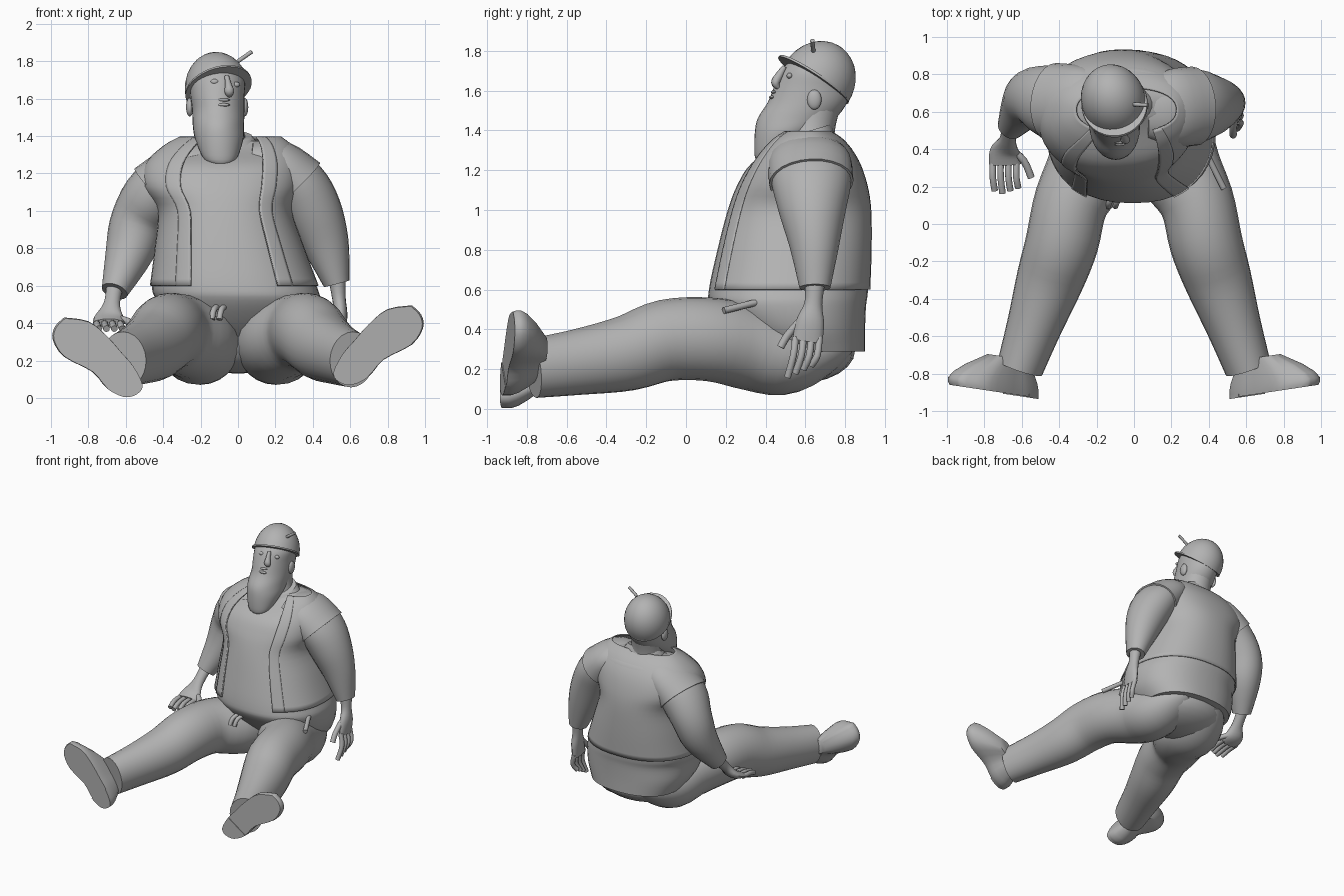
import bpy, bmesh, math
from mathutils import Vector

cube = bpy.data.objects.get("Cube")
if cube:
    bpy.data.objects.remove(cube)

grey = bpy.data.materials.new("plain grey")
grey.use_nodes = True
grey.diffuse_color = (0.45, 0.45, 0.45, 1)
grey.node_tree.nodes["Principled BSDF"].inputs["Base Color"].default_value = (0.45, 0.45, 0.45, 1)

X, Y, Z = Vector((1, 0, 0)), Vector((0, 1, 0)), Vector((0, 0, 1))


def finish(name, bm, angle=45):
    bmesh.ops.recalc_face_normals(bm, faces=bm.faces)
    mesh = bpy.data.meshes.new(name)
    bm.to_mesh(mesh)
    bm.free()
    mesh.materials.append(grey)
    mesh.shade_smooth()
    mesh.set_sharp_from_angle(angle=math.radians(angle))
    obj = bpy.data.objects.new(name, mesh)
    bpy.context.collection.objects.link(obj)
    return obj


def skin(name, loops, closed=True):
    """Join equal loops of points with quads, capping closed ends."""
    bm = bmesh.new()
    rows = [[bm.verts.new(p) for p in loop] for loop in loops]
    n = len(rows[0])
    for a, b in zip(rows, rows[1:]):
        for i in range(n if closed else n - 1):
            j = (i + 1) % n
            bm.faces.new((a[i], a[j], b[j], b[i]))
    if closed:
        bm.faces.new(rows[0])
        bm.faces.new(rows[-1])
    return finish(name, bm)


def smooth_rows(rows, steps):
    """Catmull-Rom interpolation of ring parameters."""
    out = []
    for i in range(len(rows) - 1):
        p = [rows[max(i - 1, 0)], rows[i], rows[i + 1], rows[min(i + 2, len(rows) - 1)]]
        for s in range(steps):
            t = s / steps
            out.append([b + t * (c - a) / 2 + t * t * (a - 2.5 * b + 2 * c - d / 2)
                        + t ** 3 * (1.5 * (b - c) + (d - a) / 2) for a, b, c, d in zip(*p)])
    return out + [list(rows[-1])]


def power(value, exponent):
    return math.copysign(abs(value) ** exponent, value)


def loft(name, rings, ref=Y, axis=None, segs=24, steps=4, arc=None, grow=0.0, boxy=1.0):
    """Rings are x, y, z, side radius, ref radius; arc is a span in degrees;
    boxy below 1 squares the rings."""
    rows = smooth_rows(rings, steps)
    pts = [Vector(r[:3]) for r in rows]
    loops = []
    for i, r in enumerate(rows):
        n = axis or (pts[min(i + 1, len(pts) - 1)] - pts[max(i - 1, 0)])
        n = n.normalized()
        side = ref.cross(n).normalized()
        up = n.cross(side)
        if arc:
            angles = [math.radians(arc[0] + (arc[1] - arc[0]) * k / segs) for k in range(segs + 1)]
        else:
            angles = [math.tau * k / segs for k in range(segs)]
        loops.append([pts[i] + side * power(math.cos(a), boxy) * (r[3] + grow)
                      + up * power(math.sin(a), boxy) * (r[4] + grow) for a in angles])
    return skin(name, loops, closed=arc is None)


def ball(name, loc, size):
    bm = bmesh.new()
    bmesh.ops.create_uvsphere(bm, u_segments=20, v_segments=12, radius=1)
    for v in bm.verts:
        v.co = Vector([c * s + l for c, s, l in zip(v.co, size, loc)])
    return finish(name, bm)


def tube(name, points, radius, segs=10):
    return loft(name, [(*p, radius, radius) for p in points], X + Y * 0.3, segs=segs, steps=3)


# Shirt covering the torso, then the open vest with its lapels
torso = [(0, .62, .29, .36, .28), (0, .56, .40, .42, .34), (0, .515, .52, .44, .39),
         (-.02, .515, .60, .44, .40), (-.045, .54, .80, .39, .382), (-.07, .565, 1.0, .35, .355),
         (-.09, .58, 1.13, .41, .32)]
neckline = [(-.08, .60, 1.24, .40, .265), (-.06, .655, 1.325, .32, .165), (-.05, .65, 1.375, .24, .08)]
yoke = [(-.08, .595, 1.25, .405, .262), (-.055, .605, 1.345, .335, .185), (-.04, .61, 1.395, .26, .11)]
loft("shirt", torso + neckline, axis=Z, segs=40, boxy=.87)
vest = loft("vest", torso[3:] + yoke, axis=Z, segs=40, arc=(-62, 242), grow=.007, boxy=.87)
lapels = [loft(side + "_lapel", torso[3:] + yoke, axis=Z, segs=6, arc=span, grow=.012, boxy=.87)
          for side, span in (("left", (-62, -49)), ("right", (229, 242)))]
for panel in [vest] + lapels:
    mod = panel.modifiers.new("thickness", "SOLIDIFY")
    mod.thickness = .008
    mod.offset = 0

# Arms with short vest sleeves and rolled cuffs
arms = {
    "left": [(.06, .61, 1.29, .07, .14), (.2, .62, 1.25, .125, .195), (.32, .63, 1.14, .155, .2),
             (.40, .635, 1.0, .155, .17), (.47, .645, .82, .125, .125), (.528, .648, .61, .07, .078)],
    "right": [(-.14, .61, 1.29, .07, .14), (-.28, .63, 1.235, .13, .2), (-.43, .65, 1.1, .165, .2),
              (-.53, .68, .95, .15, .16), (-.58, .64, .78, .13, .135), (-.66, .52, .57, .072, .075)],
}
for side, rings in arms.items():
    loft(side + "_arm", rings)
    loft(side + "_vest_sleeve", rings[:3], grow=.012)

# Hands: palm, fingers and thumb from wrist to tips
loft("left_palm", [(.53, .648, .63, .045, .05), (.54, .64, .53, .036, .045),
                   (.55, .625, .44, .035, .07), (.55, .61, .34, .025, .075)], segs=16)
loft("right_palm", [(-.66, .53, .59, .045, .04), (-.675, .45, .5, .045, .036),
                    (-.69, .39, .43, .08, .034), (-.69, .32, .40, .085, .024)], Z, segs=16)
for i in range(4):
    y = .55 + .04 * i
    tube("left_finger_%d" % i, [(.55, y, .36), (.57, y - .01, .27), (.55, y - .04, .16 + .02 * i)], .018)
    x = -.755 + .042 * i
    tube("right_finger_%d" % i, [(x, .34, .40), (x, .25, .395), (x + .01, .165 + .015 * abs(i - 1), .37)], .018)
tube("left_thumb", [(.54, .58, .45), (.53, .51, .37), (.53, .475, .31)], .02)
tube("right_thumb", [(-.66, .40, .43), (-.59, .34, .41), (-.55, .25, .38)], .02)

# Trousers: seat and two legs spread forward
ball("trouser_seat", (0, .57, .295), (.37, .28, .165))
leg = [(.61, -.77, .205, .125, .15), (.535, -.55, .235, .147, .165), (.45, -.3, .28, .18, .19),
       (.385, -.1, .345, .195, .205), (.335, .12, .35, .2, .21), (.23, .32, .31, .23, .215),
       (.2, .5, .265, .21, .195), (.14, .68, .295, .17, .13), (.1, .8, .33, .1, .06)]
for side, s in (("left", 1), ("right", -1)):
    loft(side + "_leg", [(s * r[0], *r[1:]) for r in leg], Z)

# Shoes: rounded sole outline drawn up towards the ankle, plus a heel plate
sole = [(.93, .43), (.98, .38), (.99, .31), (.93, .22), (.78, .14), (.7, .05), (.61, .005),
        (.54, .02), (.51, .07), (.56, .17), (.62, .24), (.7, .33), (.8, .41)]
sole = smooth_rows(sole + sole[:1], 3)[:-1]
layers = [(-.925, .98), (-.91, 1), (-.885, 1), (-.85, .93), (-.80, .76), (-.73, .45)]


def sole_loop(points, s, lift, y, scale):
    loop = []
    for x, z in points:
        x, z = .61 + (x - .61) * scale, .18 + (z - .18) * scale
        loop.append((s * x, y + .15 * (x - .55), z + lift))
    return loop


for side, s, lift in (("left", 1, .065), ("right", -1, 0)):
    skin(side + "_shoe", [sole_loop(sole, s, lift, y, k) for y, k in layers])
    skin(side + "_heel", [sole_loop(sole[15:28], s, lift, y, 1) for y in (-.93, -.9)])

# Head with full beard, neck and collar
loft("neck", [(-.07, .62, 1.28, .14, .12), (-.09, .63, 1.42, .12, .12), (-.1, .65, 1.55, .12, .13)])
loft("head", [(-.09, .385, 1.245, .03, .025), (-.095, .415, 1.275, .085, .07),
              (-.1, .495, 1.38, .128, .15), (-.105, .555, 1.46, .137, .195),
              (-.105, .61, 1.54, .14, .20), (-.11, .635, 1.62, .145, .192),
              (-.11, .655, 1.70, .145, .175), (-.11, .66, 1.76, .11, .13)], axis=Z, segs=32)
loft("collar", [(-.065, .62, 1.31, .19, .15), (-.065, .62, 1.36, .17, .13),
                (-.07, .625, 1.40, .145, .11)], axis=Vector((0, -.3, 1)))

# Face: nose, eyes, lips, ears
loft("nose", [(-.06, .495, 1.72, .012, .012), (-.052, .467, 1.675, .018, .02),
              (-.047, .45, 1.64, .026, .022), (-.05, .465, 1.615, .016, .012)], segs=12)
for side, loc in (("left", (-.012, .521, 1.675)), ("right", (-.125, .484, 1.69))):
    ball(side + "_eye", loc, (.022, .015, .015))
for part, z, y in (("upper_lip", 1.593, .443), ("lower_lip", 1.567, .432)):
    ball(part, (-.078, y, z), (.035, .016, .009))
for side, x in (("left", .035), ("right", -.258)):
    ball(side + "_ear", (x, .645, 1.555), (.02, .036, .05))

# Tilted cap with brim and a pencil tucked into it
forward = Vector((.25, -.79, .56)).normalized()
tip = forward.cross(Vector((-.9, -.3, 0))).normalized()
tip *= math.copysign(1, tip.z)
centre = Vector((-.11, .66, 1.645))
dome = []
for i in range(9):
    a = math.radians(i * 10.5)
    r = math.cos(a)
    dome.append((*(centre + tip * .212 * math.sin(a)), .172 * r, .188 * r))
loft("cap", dome, forward, axis=tip, segs=32, steps=1)
brim = centre + forward * .022
loft("cap_brim", [(*(brim - tip * .006), .178, .213), (*(brim + tip * .006), .176, .21)],
     forward, axis=tip, segs=32, steps=1)
tube("pencil", [(.0, .64, 1.80), (.04, .637, 1.828), (.075, .635, 1.852)], .011)

# Belt end below the belly and a tool handle in the side pocket
for i, x in enumerate((-.14, -.10)):
    tube("belt_end_%d" % i, [(x + .03, .17, .49), (x + .01, .12, .47), (x, .095, .42)], .016)
tube("tool_handle", [(.40, .35, .535), (.44, .27, .515), (.48, .19, .495)], .017)
